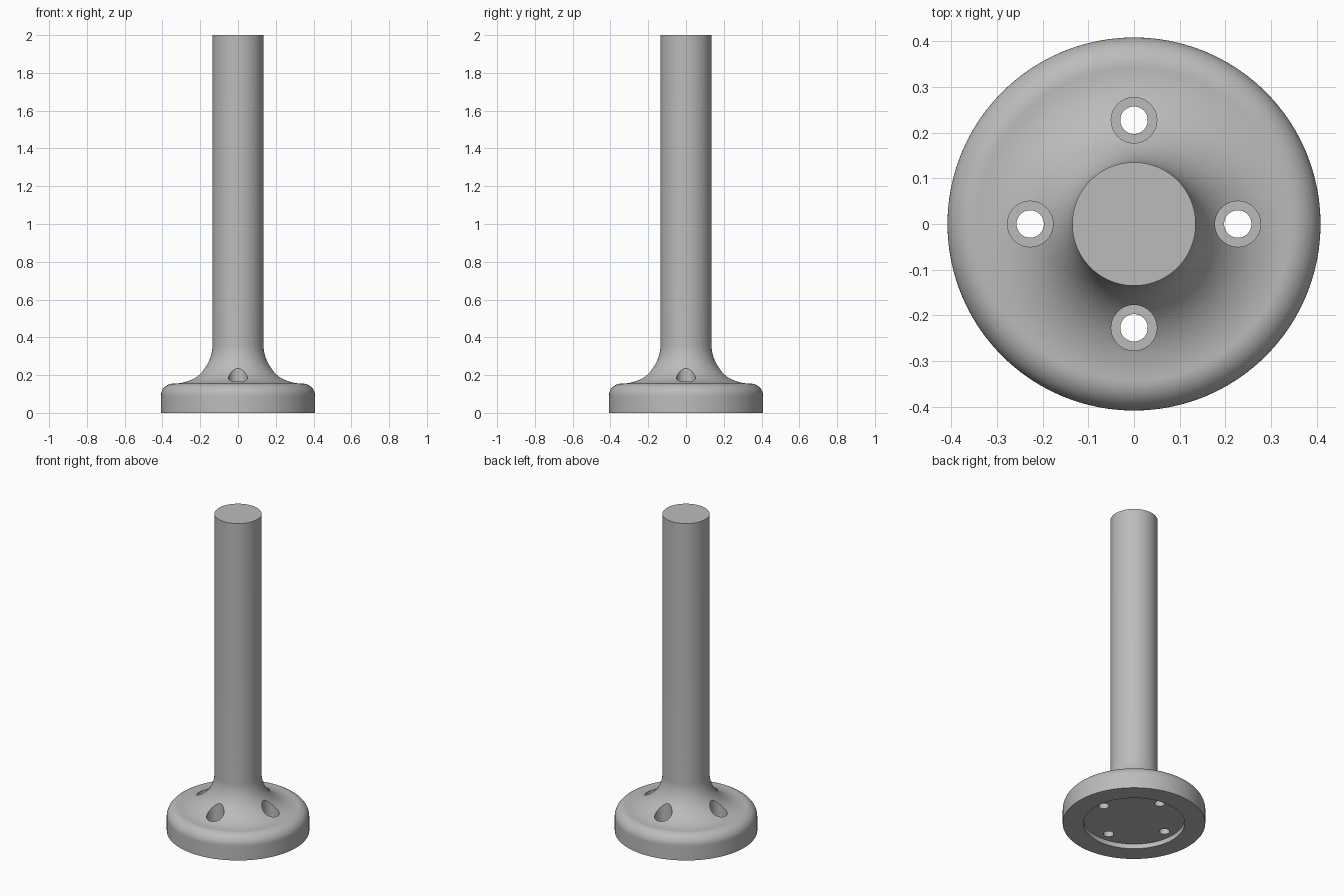
import bpy
import bmesh
from math import pi, sin, cos, radians
from mathutils import Vector

cube = bpy.data.objects.get("Cube")
if cube:
    bpy.data.objects.remove(cube, do_unlink=True)

steel = bpy.data.materials.new("grey steel")
steel.use_nodes = True
grey = (0.5, 0.5, 0.5, 1)
steel.diffuse_color = grey
steel.node_tree.nodes["Principled BSDF"].inputs["Base Color"].default_value = grey


def arc(cx, cz, radius, start, end, steps=14):
    """Points (r, z) along a circular arc, angles in degrees."""
    angles = [radians(start + (end - start) * i / steps) for i in range(steps + 1)]
    return [(cx + radius * cos(a), cz + radius * sin(a)) for a in angles]


def lathe(name, profile, steps, location=(0, 0, 0)):
    """Revolve an (r, z) profile around the z axis into a closed solid."""
    bm = bmesh.new()
    verts = [bm.verts.new((r, 0, z)) for r, z in profile]
    edges = [bm.edges.new(pair) for pair in zip(verts, verts[1:])]
    bmesh.ops.spin(bm, geom=verts + edges, cent=(0, 0, 0), axis=(0, 0, 1),
                   angle=2 * pi, steps=steps)
    bmesh.ops.remove_doubles(bm, verts=bm.verts, dist=1e-5)
    bmesh.ops.recalc_face_normals(bm, faces=bm.faces)
    mesh = bpy.data.meshes.new(name)
    bm.to_mesh(mesh)
    bm.free()
    mesh.materials.append(steel)
    obj = bpy.data.objects.new(name, mesh)
    obj.location = location
    bpy.context.collection.objects.link(obj)
    return obj


# Flanged post: recessed underside, rounded rim, large fillet, solid shaft
SHAFT, RIM, TOP = 0.135, 0.408, 0.155
recess = [(0, 0.03), (0.29, 0.03), (0.29, 0), (RIM, 0)]
rim_round = arc(RIM - 0.065, TOP - 0.065, 0.065, 0, 90)
fillet = arc(SHAFT + 0.205, TOP + 0.205, 0.205, 270, 180, 20)
post = lathe("flanged_post", recess + rim_round + fillet + [(SHAFT, 2), (0, 2)], 96)

# Four counterbored bolt holes around the shaft
bolt_hole = [(0, -0.1), (0.03, -0.1), (0.03, 0.09), (0.05, 0.09), (0.05, 0.4), (0, 0.4)]
cutters = []
for i in range(4):
    a = i * pi / 2
    cutter = lathe("bolt_hole_cutter", bolt_hole, 40,
                   Vector((cos(a), sin(a), 0)) * 0.227)
    cutter.hide_render = True
    cut = post.modifiers.new("bolt_hole", 'BOOLEAN')
    cut.operation = 'DIFFERENCE'
    cut.solver = 'EXACT'
    cut.object = cutter
    cutters.append(cutter)

# Bake the holes, then drop the cutters
bpy.context.view_layer.update()
baked = bpy.data.meshes.new_from_object(
    post.evaluated_get(bpy.context.evaluated_depsgraph_get()))
post.modifiers.clear()
post.data = baked
for cutter in cutters:
    bpy.data.objects.remove(cutter, do_unlink=True)

# Smooth curved faces, crisp rims
bpy.ops.object.select_all(action='DESELECT')
post.select_set(True)
bpy.context.view_layer.objects.active = post
bpy.ops.object.shade_smooth_by_angle(angle=radians(30))
